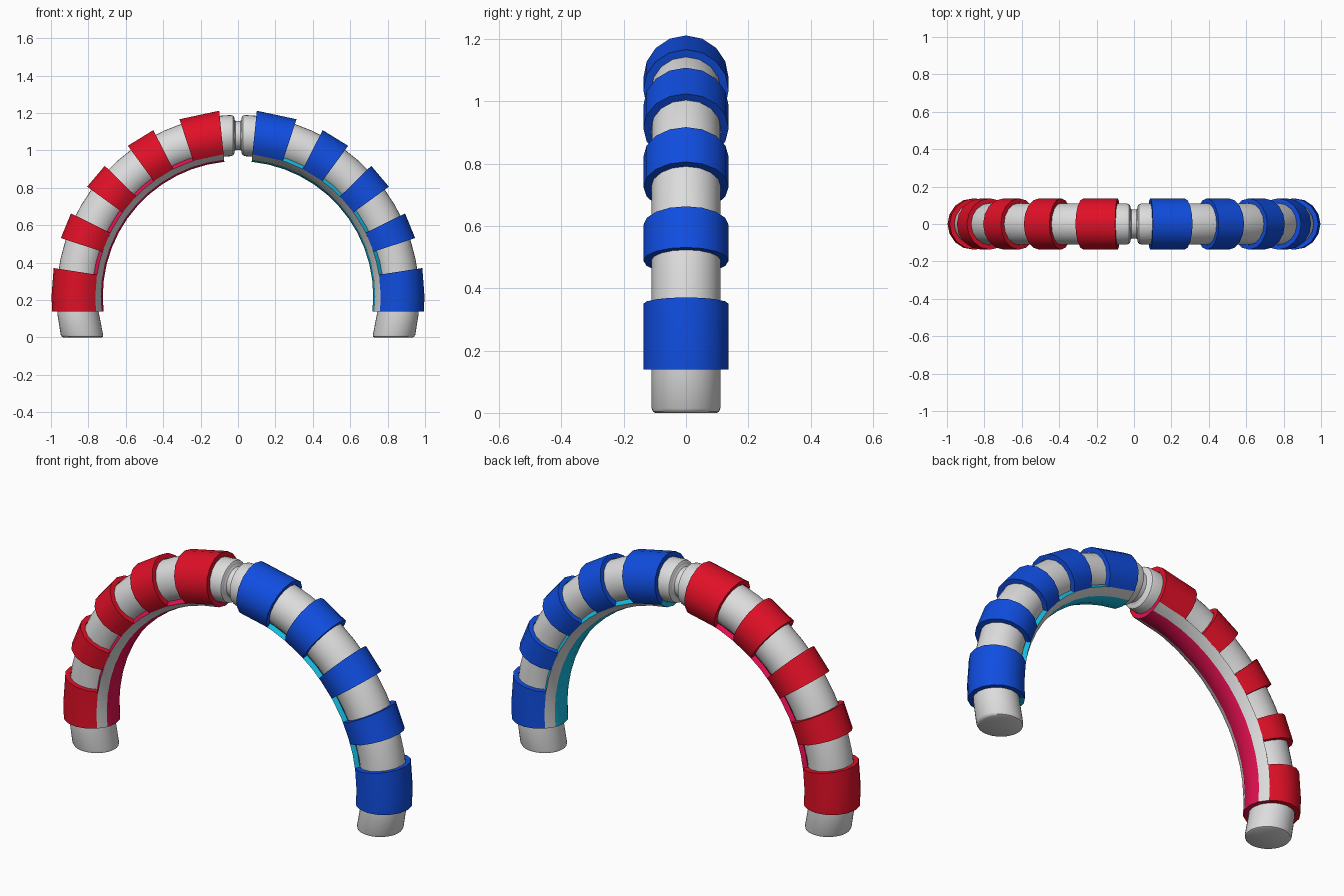
import bpy, bmesh
from math import sin, cos, asin, acos, radians, pi

if "Cube" in bpy.data.objects:
    bpy.data.objects.remove(bpy.data.objects["Cube"])

ARC_R, ARC_Z = 0.86, 0.22      # centre line of the arch
TUBE_R, BAND_R, SLEEVE_R = 0.11, 0.137, 0.112


def material(name, rgb):
    m = bpy.data.materials.new(name)
    m.use_nodes = True
    m.diffuse_color = (*rgb, 1)
    m.node_tree.nodes["Principled BSDF"].inputs["Base Color"].default_value = (*rgb, 1)
    return m


grey = material("light grey", (0.72, 0.72, 0.72))
red = material("red", (0.75, 0.005, 0.02))
blue = material("blue", (0.005, 0.075, 0.75))
crimson = material("crimson", (0.75, 0.005, 0.08))
cyan = material("cyan", (0.008, 0.5, 0.75))


def station_point(side, station, r, phi):
    """Point on the arch; a station is an angle or a flat cut at a z or x."""
    kind, value = station
    rho = ARC_R - r * cos(phi)
    if kind == "z":
        a = asin((value - ARC_Z) / rho)
    elif kind == "x":
        a = acos(value / rho)
    else:
        a = radians(value)
    return (side * rho * cos(a), r * sin(phi), ARC_Z + rho * sin(a))


def sweep(name, side, rings, mats, rule=None):
    """Skin (station, profile) rings; a profile is a list of (radius, phi)."""
    bm = bmesh.new()
    loops = [[bm.verts.new(station_point(side, st, r, p)) for r, p in prof]
             for st, prof in rings]
    n = len(loops[0])
    for a, b in zip(loops, loops[1:]):
        for j in range(n):
            k = (j + 1) % n
            f = bm.faces.new((a[j], a[k], b[k], b[j]))
            f.material_index = rule(j) if rule else 0
    bm.faces.new(loops[0])
    bm.faces.new(loops[-1])
    bmesh.ops.recalc_face_normals(bm, faces=bm.faces)
    finish(name, bm, mats)


def finish(name, bm, mats):
    me = bpy.data.meshes.new(name)
    bm.to_mesh(me)
    bm.free()
    ob = bpy.data.objects.new(name, me)
    bpy.context.collection.objects.link(ob)
    for m in mats:
        me.materials.append(m)
    bpy.ops.object.select_all(action="DESELECT")
    ob.select_set(True)
    bpy.context.view_layer.objects.active = ob
    bpy.ops.object.shade_smooth_by_angle(angle=radians(35))


def circle(r, n=32):
    return [(r, 2 * pi * i / n) for i in range(n)]


def c_section(start, end, steps):
    """Closed section of a partial ring between two angles."""
    phis = [radians(start + (end - start) * i / steps) for i in range(steps + 1)]
    return [(BAND_R, p) for p in phis] + [(SLEEVE_R, p) for p in reversed(phis)]


BANDS = [
    [("z", 0.14), ("a", 0), ("a", 8.7)],
    [("a", 18.2), ("a", 26.4)],
    [("a", 36), ("a", 44.4)],
    [("a", 53.8), ("a", 63)],
    [("a", 71.7), ("a", 84.2)],
]

for side, label, main, accent in ((-1, "right", red, crimson), (1, "left", blue, cyan)):
    # Curved tube with softened ends
    rings = [(("z", 0), circle(0.098)), (("z", 0.004), circle(0.106)),
             (("z", 0.014), circle(TUBE_R))]
    rings += [(("a", a), circle(TUBE_R)) for a in range(-6, 85, 6)]
    rings += [(("x", 0.04), circle(TUBE_R)), (("x", 0.026), circle(0.106)),
              (("x", 0.02), circle(0.096))]
    sweep(label + "_tube", side, rings, [grey])

    # Open clips around the outside of the tube
    for i, stations in enumerate(BANDS):
        sweep(f"{label}_band_{i + 1}", side,
              [(st, c_section(45, 315, 12)) for st in stations], [main])

    # Inner light strip: coloured centre and edges, grey flanks
    stations = [("z", 0.14)] + [("a", 7 * i) for i in range(13)]
    stations[-1] = ("a", 84.2)
    sweep(label + "_inner_strip", side,
          [(st, c_section(-45, 45, 4)) for st in stations],
          [accent, grey], lambda j: 1 if j in (0, 3) else 0)

# Collar joining the two tubes at the crown
bm = bmesh.new()
profile = [(-0.04, 0.09), (-0.02, 0.088), (-0.014, 0.078),
           (0.014, 0.078), (0.02, 0.088), (0.04, 0.09)]
loops = [[bm.verts.new((x, r * sin(p), ARC_R + ARC_Z + r * cos(p)))
          for _, p in circle(r)] for x, r in profile]
for a, b in zip(loops, loops[1:]):
    for j in range(len(a)):
        k = (j + 1) % len(a)
        bm.faces.new((a[j], a[k], b[k], b[j]))
bm.faces.new(loops[0])
bm.faces.new(loops[-1])
bmesh.ops.recalc_face_normals(bm, faces=bm.faces)
finish("crown_collar", bm, [grey])
